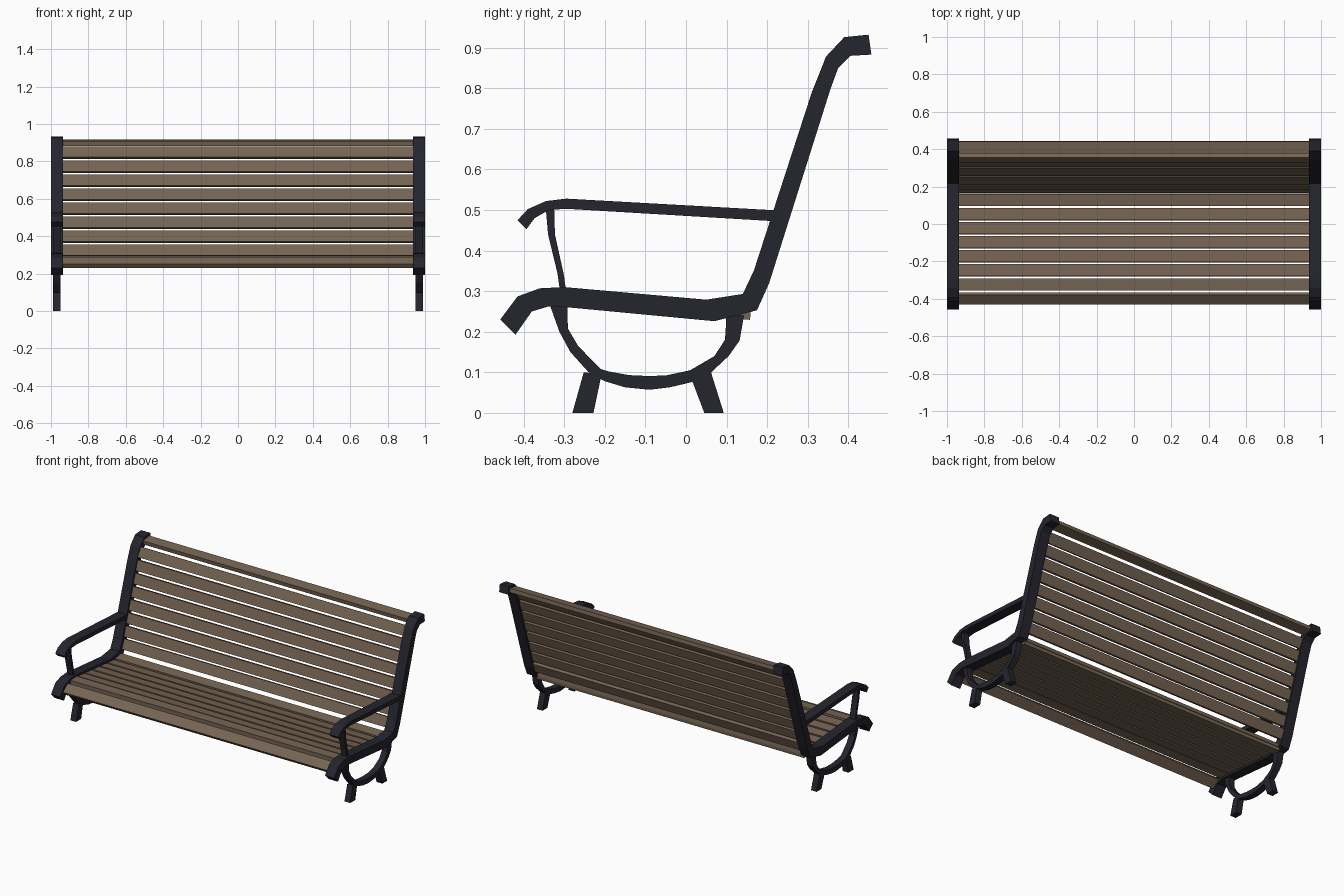
import bpy, bmesh, math
from mathutils import Matrix


def material(name, rgb):
    m = bpy.data.materials.new(name)
    m.diffuse_color = (*rgb, 1)
    return m


iron = material("dark iron", (0.018, 0.018, 0.027))
wood = material("brown wood", (0.18, 0.128, 0.086))


def finish(name, bm, mat):
    bmesh.ops.recalc_face_normals(bm, faces=bm.faces[:])
    me = bpy.data.meshes.new(name)
    bm.to_mesh(me)
    bm.free()
    me.materials.append(mat)
    ob = bpy.data.objects.new(name, me)
    bpy.context.collection.objects.link(ob)
    return ob


def ribbon(name, pairs, x0, x1):
    """Iron bar from pairs of (y, z, y, z) edge points, mirrored to both ends."""
    bm = bmesh.new()
    rings = [[bm.verts.new(p) for p in
              ((x0, a, b), (x1, a, b), (x1, c, d), (x0, c, d))]
             for a, b, c, d in pairs]
    for r, s in zip(rings, rings[1:]):
        for i in range(4):
            j = (i + 1) % 4
            bm.faces.new((r[i], r[j], s[j], s[i]))
    bm.faces.new(rings[0])
    bm.faces.new(rings[-1])
    ob = finish(name, bm, iron)
    ob.modifiers.new("both_ends", 'MIRROR').use_axis[0] = True


# Seat and back rail, one continuous S-shaped bar
ribbon("side_rail", [
    (-.458, .230, -.420, .193), (-.415, .287, -.380, .250),
    (-.360, .307, -.340, .262), (-.300, .310, -.290, .260),
    (.050, .279, .070, .226), (.140, .293, .175, .253),
    (.167, .350, .205, .320), (.310, .790, .355, .795),
    (.345, .878, .375, .850), (.390, .926, .405, .880),
    (.450, .932, .457, .883)], .935, 1.0)

# Armrest
ribbon("armrest", [
    (-.415, .475, -.393, .453), (-.390, .502, -.373, .480),
    (-.345, .522, -.338, .500), (-.295, .528, -.295, .503),
    (.225, .499, .225, .472)], .935, 1.0)

# Thin post under the armrest
ribbon("armrest_post", [
    (-.346, .510, -.325, .510), (-.340, .440, -.323, .440),
    (-.317, .345, -.301, .340), (-.309, .290, -.294, .290)], .948, .988)

# Curved hoop under the seat
ribbon("under_hoop", [
    (-.337, .270, -.293, .270), (-.312, .200, -.291, .208),
    (-.285, .150, -.266, .165), (-.240, .100, -.210, .108),
    (-.200, .078, -.190, .102), (-.150, .063, -.140, .093),
    (-.090, .057, -.095, .091), (-.040, .063, -.050, .092),
    (.015, .076, .010, .105), (.060, .098, .070, .140),
    (.105, .140, .096, .180), (.132, .178, .099, .225),
    (.143, .240, .097, .245)], .948, .988)

# Feet
ribbon("front_foot", [(-.252, .100, -.208, .095), (-.280, 0, -.228, 0)], .948, .988)
ribbon("back_foot", [(.013, .085, .060, .105), (.045, 0, .093, 0)], .948, .988)


def slat(name, y, z, angle):
    bm = bmesh.new()
    bmesh.ops.create_cube(bm, size=1, matrix=Matrix.Translation((0, y, z))
                          @ Matrix.Rotation(math.radians(angle), 4, 'X')
                          @ Matrix.Diagonal((1.89, .063, .025, 1)))
    finish(name, bm, wood)


# Seat slats: rolled front edge, even run, tilted rear one
slat("seat_front_slat", -.398, .260, 38)
for i in range(7):
    y = -.3225 + .075 * i
    slat(f"seat_slat_{i + 1}", y, .284 - .093 * (y + .295), 2 if i == 0 else -5.3)
slat("seat_rear_slat", .130, .257, 9)

# Back slats: even run up the slope, then curling over at the top
slat("back_slat_1", .188, .322, 68)
for i in range(6):
    z = .3975 + .075 * i
    slat(f"back_slat_{i + 2}", .187 + (z - .335) * .317, z, 72.4)
slat("back_upper_slat", .351, .846, 62)
slat("back_top_slat", .411, .901, 9)
